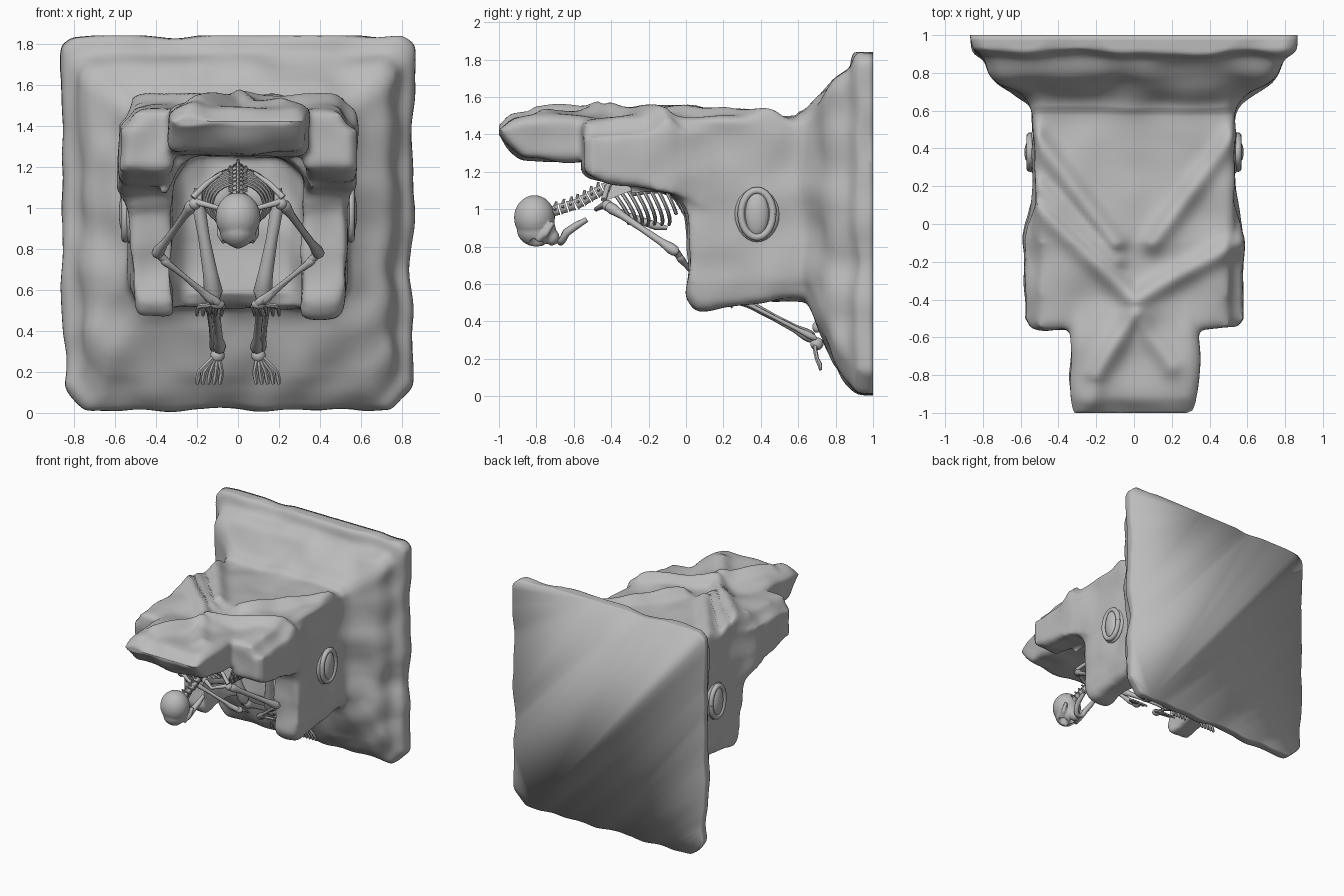
import bpy, bmesh, math
from mathutils import Vector, noise

if "Cube" in bpy.data.objects:
    bpy.data.objects.remove(bpy.data.objects["Cube"])

stone = bpy.data.materials.new("grey stone")
stone.use_nodes = True
GREY = (0.5, 0.5, 0.5, 1)
stone.diffuse_color = GREY
stone.node_tree.nodes["Principled BSDF"].inputs["Base Color"].default_value = GREY


def finish(name, bm, angle=50):
    """Turn a bmesh into a smooth shaded object."""
    bmesh.ops.recalc_face_normals(bm, faces=bm.faces)
    me = bpy.data.meshes.new(name)
    bm.to_mesh(me)
    bm.free()
    ob = bpy.data.objects.new(name, me)
    bpy.context.collection.objects.link(ob)
    me.materials.append(stone)
    bpy.ops.object.select_all(action='DESELECT')
    ob.select_set(True)
    bpy.context.view_layer.objects.active = ob
    bpy.ops.object.shade_smooth_by_angle(angle=math.radians(angle))
    return ob


def fuse(ob, voxel, rounds):
    """Melt overlapping solids into one softened skin."""
    m = ob.modifiers.new("fuse", 'REMESH')
    m.mode, m.voxel_size = 'VOXEL', voxel
    m = ob.modifiers.new("soften", 'SMOOTH')
    m.factor, m.iterations = .5, rounds
    dg = bpy.context.evaluated_depsgraph_get()
    me = bpy.data.meshes.new_from_object(ob.evaluated_get(dg))
    ob.modifiers.clear()
    ob.data = me
    for p in me.polygons:
        p.use_smooth = True


def loft(bm, rings):
    """Closed skin through rings of equal point count."""
    vs = [[bm.verts.new(p) for p in r] for r in rings]
    n = len(vs[0])
    for a, b in zip(vs, vs[1:]):
        for i in range(n):
            bm.faces.new((a[i], a[(i + 1) % n], b[(i + 1) % n], b[i]))
    bm.faces.new(vs[0])
    bm.faces.new(vs[-1])


def prism(bm, x0, x1, profile):
    loft(bm, [[(x, y, z) for y, z in profile] for x in (x0, x1)])


def tube(bm, pts, radii, seg=8):
    """Round bar along a path with a radius at each point."""
    pts = [Vector(p) for p in pts]
    rings = []
    for i, p in enumerate(pts):
        d = (pts[min(i + 1, len(pts) - 1)] - pts[max(i - 1, 0)]).normalized()
        u = d.orthogonal().normalized() if i == 0 else (u - d * u.dot(d)).normalized()
        w = d.cross(u)
        rings.append([p + radii[i] * (math.cos(a) * u + math.sin(a) * w)
                      for a in (k * math.tau / seg for k in range(seg))])
    loft(bm, rings)


def bone(bm, p, q, r):
    """Long bone: thin shaft with swollen ends."""
    p, q = Vector(p), Vector(q)
    ts = (-.02, .02, .08, .22, .5, .78, .92, .98, 1.02)
    ks = (.6, 1.4, 1.5, 1, .85, 1, 1.5, 1.4, .6)
    tube(bm, [p.lerp(q, t) for t in ts], [r * k for k in ks])


def ball(bm, c, size, seg=16):
    v = bmesh.ops.create_uvsphere(bm, u_segments=seg, v_segments=seg // 2 + 2, radius=1)["verts"]
    for x in v:
        x.co = Vector(c) + Vector([a * b for a, b in zip(x.co, size)])


# --- Stone bracket: stepped wall plate, cheeks, roof, tongue ----------------
bm = bmesh.new()
plate = [(1.02, .87, .01, 1.84), (.91, .86, .02, 1.84), (.885, .8, .05, 1.75), (.85, .78, .09, 1.73),
         (.79, .76, .19, 1.69), (.75, .73, .29, 1.64), (.69, .63, .45, 1.57), (.64, .56, .52, 1.52),
         (.56, .52, .54, 1.5)]
rings = []
for y, w, lo, hi in plate:
    right = [(w - .12, lo), (w - .02, lo + .12), (w, hi - .05), (w - .05, hi)]
    rings.append([(x, y, z) for x, z in right] + [(-x, y, z) for x, z in reversed(right)])
loft(bm, rings)
cheek = [(-.53, 1.45), (-.52, 1.2), (-.06, 1.08), (0, .98), (.02, .75), (.01, .54),
         (.06, .47), (.3, .495), (.5, .525), (.8, .53), (.8, 1.49), (0, 1.49)]
for s in (-1, 1):
    loft(bm, [[(s * .32, y, z) for y, z in cheek], [(s * .49, y, z) for y, z in cheek],
              [(s * .525, y, max(z, .62)) for y, z in cheek]])
    # shoulder swelling that tapers back into the cheek
    loft(bm, [[(s * .34, y, lo), (s * w, y, lo), (s * w, y, hi - .07), (s * (w - .12), y, hi), (s * .34, y, hi)]
              for y, w, lo, hi in ((-.555, .55, 1.2, 1.45), (-.5, .58, 1.17, 1.47), (-.3, .575, 1.13, 1.49),
                                   (-.08, .585, 1.08, 1.5), (.08, .54, 1.02, 1.49), (.3, .5, 1.02, 1.48))])
    # rounded corners where the vault meets the cheeks, and in the niche
    loft(bm, [[(s * .36, y, 1.08), (s * .26, y, 1.22), (s * .16, y, 1.29), (s * .36, y, 1.3)]
              for y in (-.3, .5)])
    loft(bm, [[(s * .36, .2, z), (s * .26, .34, z), (s * .12, .4, z), (s * .36, .4, z)] for z in (.51, 1.28)])
prism(bm, -.5, .5, [(-.54, 1.26), (.8, 1.26), (.8, 1.5), (.3, 1.5), (-.1, 1.52), (-.54, 1.49)])
prism(bm, -.4, .4, [(.4, 1.3), (.36, .9), (.34, .58), (.4, .51), (.8, .52), (.8, 1.4)])
loft(bm, [[(s * x, y, z) for y, z in ((-1.03 + c, 1.43), (-.94 + c, 1.33), (-.88 + c, 1.27 + c / 2),
                                      (-.3, 1.26 + c / 2), (-.3, 1.49 - c), (-.65, 1.52 - c), (-.93 + c, 1.5 - c))]
          for s, x, c in ((-1, .335, .03), (-1, .29, 0), (1, .29, 0), (1, .335, .03))])
bracket = finish("stone_bracket", bm)
fuse(bracket, .02, 12)

# worn chevron folds on top and an uneven surface
ridges = [((s * .52, .46), (s * .1, -.1), .05) for s in (-1, 1)]
ridges += [((s * .56, .02 - .12 * s), (0, -.4), .055) for s in (-1, 1)]
ridges += [((-.52, .2), (-.1, -.2), .035), ((0, -.48), (-.2, -.8), .05),
           ((-.2, -.8), (-.22, -.94), .03), ((0, -.48), (.2, -.75), .035)]


def ridge_height(x, y):
    h = 0
    for a, b, k in ridges:
        a, b = Vector(a), Vector(b)
        p, d = Vector((x, y)), b - a
        t = max(0, min(1, (p - a).dot(d) / d.length_squared))
        h = max(h, k * math.exp(-((p - a - d * t).length / .055) ** 2))
    return h


normals = [v.normal.copy() for v in bracket.data.vertices]
for v, n in zip(bracket.data.vertices, normals):
    p = v.co.copy()
    back = p.y > .98
    v.co += n * (.024 * noise.noise(p * 5) + .014 * noise.noise(p * 2.3))
    if n.z > 0 and p.z > 1.36 and p.y < .6:
        v.co.z += min(1, n.z * 1.5) * (ridge_height(p.x, p.y) - .015)
        v.co.z += .05 * math.exp(-((p.x - .03) ** 2 + (p.y + .45) ** 2) / .008)
    v.co.y = 1 if back else max(-1, min(1, v.co.y))
    v.co.z = max(0, min(1.84, v.co.z))

# one flat face against the wall
bm = bmesh.new()
bm.from_mesh(bracket.data)
bmesh.ops.dissolve_faces(bm, faces=[f for f in bm.faces if all(v.co.y > .9999 for v in f.verts)],
                         use_verts=True)
bm.to_mesh(bracket.data)
bm.free()

# --- Oval medallions on the cheeks -----------------------------------------
for s, side in ((1, "left"), (-1, "right")):
    bm = bmesh.new()
    ball(bm, (s * .525, .38, .975), (.036, .12, .15), 24)
    ring = [(s * .55, .38 + .085 * math.cos(a), .975 + .125 * math.sin(a))
            for a in (k * math.tau / 24 for k in range(25))]
    tube(bm, ring, [.02] * 25)
    ball(bm, (s * .545, .38, .975), (.036, .065, .12), 20)
    finish(side + "_medallion", bm)

# --- Skull, face down -------------------------------------------------------
bm = bmesh.new()
ball(bm, (0, -.81, .955), (.11, .11, .12), 24)
ball(bm, (0, -.8, .89), (.09, .105, .09), 20)
ball(bm, (0, -.72, .85), (.05, .045, .045), 16)
for s in (-1, 1):
    tube(bm, [(s * .06, -.8, .83), (s * .085, -.75, .87), (s * .09, -.71, .93)], [.018, .02, .014])
skull = finish("skull", bm)
fuse(skull, .008, 4)
for v in skull.data.vertices:  # press in eye sockets and nose
    for x, y, r in ((-.042, -.8, .034), (.042, -.8, .034), (0, -.745, .018)):
        d = math.hypot(v.co.x - x, v.co.y - y)
        if v.co.z < .88 and d < r:
            v.co.z += .05 * (1 - (d / r) ** 4)

bm = bmesh.new()
half = [(.06, -.53, .945), (.058, -.59, .91), (.045, -.64, .875), (.03, -.66, .835)]
tube(bm, half + [(0, -.67, .825)] + [(-x, y, z) for x, y, z in reversed(half)],
     [.014, .02, .022, .02, .02, .02, .022, .02, .014])
finish("jaw", bm)

# --- Spine and rib cage -----------------------------------------------------
path = [Vector((0, y, z)) for y, z in
        ((-.74, .98), (-.58, 1.03), (-.44, 1.11), (-.28, 1.18), (-.1, 1.19), (.06, 1.13), (.18, 1.04))]


def on_spine(t):
    f = t * (len(path) - 1)
    i = min(int(f), len(path) - 2)
    return path[i].lerp(path[i + 1], f - i), (path[i + 1] - path[i]).normalized()


bm = bmesh.new()
for k in range(24):
    p, d = on_spine(k / 23)
    up = Vector((0, -d.z, d.y))
    tube(bm, [p - d * .018, p - d * .01, p + d * .01, p + d * .018], [.032, .028, .028, .032])
    tube(bm, [p, p + up * .03 + d * .01, p + up * .045 + d * .02], [.014, .01, .006], 6)
    for s in (-1, 1):
        tube(bm, [p, p + up * .012 + Vector((s * .045, 0, 0))], [.012, .006], 6)
finish("spine", bm)

bm = bmesh.new()
for k in range(11):
    f = k / 10
    p, d = on_spine(.36 + .36 * f)
    w = .09 + .08 * math.sin(math.pi * (.15 + .65 * f))
    depth = .1 + .17 * math.sin(math.pi * (.2 + .5 * f))
    end = math.pi * (.92 if k < 7 else .7)
    for s in (-1, 1):
        rib = []
        for a in (end * i / 10 for i in range(11)):
            drop = (1 - math.cos(a)) / 2
            rib.append(p + Vector((s * w * math.sin(a), .12 * math.sin(a * .7) * drop ** .5, -depth * drop)))
        tube(bm, rib, [.01] * 11, 6)
tube(bm, [(0, -.43, 1.02), (0, -.33, .97), (0, -.16, .91), (0, -.1, .9)], [.022, .02, .022, .01])
finish("rib_cage", bm)

bm = bmesh.new()
ball(bm, (0, .18, 1.03), (.05, .06, .06))
for s in (-1, 1):
    ball(bm, (s * .09, .17, 1.06), (.07, .04, .08))
    tube(bm, [(s * .13, .17, 1.0), (s * .08, .15, .93), (0, .12, .92)], [.028, .022, .018])
finish("pelvis", bm)

# --- Limbs, one set per side ------------------------------------------------
for s, side in ((1, "left"), (-1, "right")):
    def P(x, y, z):
        return (s * x, y, z)

    bm = bmesh.new()
    tube(bm, [P(.02, -.44, 1.02), P(.1, -.48, 1.0), P(.21, -.43, 1.03)], [.016, .012, .017])
    loft(bm, [[P(.2, -.43 + o, 1.05), P(.08, -.38 + o, 1.17), P(.12, -.2 + o, 1.14)]
              for o in (0, .012)])
    tube(bm, [P(.08, -.37, 1.17), P(.15, -.42, 1.12), P(.22, -.44, 1.05)], [.008, .014, .016])
    finish(side + "_shoulder_bones", bm)

    bm = bmesh.new()
    bone(bm, P(.22, -.42, 1.02), P(.4, -.05, .77), .02)
    ball(bm, P(.21, -.42, 1.02), (.03, .03, .03))
    bone(bm, P(.395, -.06, .78), P(.12, .13, .54), .014)
    bone(bm, P(.37, -.04, .75), P(.09, .14, .53), .014)
    finish(side + "_arm", bm)

    bm = bmesh.new()
    ball(bm, P(.1, .15, .53), (.035, .03, .025))
    for k in range(5):
        x = .07 + .03 * k
        tube(bm, [P(.1, .15, .53), P(x, .18, .52), P(x + .008, .22, .5), P(x + .01, .25, .475)],
             [.01, .012, .01, .007], 6)
    finish(side + "_hand", bm)

    bm = bmesh.new()
    tube(bm, [P(.13, .16, 1.06), P(.19, .15, 1.07), P(.19, .15, 1.0), P(.165, .17, .85),
              P(.135, .21, .68), P(.12, .24, .59), P(.12, .25, .55)],
         [.03, .036, .032, .028, .036, .046, .03], 12)
    bone(bm, P(.11, .25, .54), P(.09, .68, .31), .022)
    bone(bm, P(.145, .26, .53), P(.12, .69, .31), .012)
    finish(side + "_leg", bm)

    bm = bmesh.new()
    ball(bm, P(.1, .7, .28), (.035, .035, .035))
    ball(bm, P(.1, .7, .37), (.025, .025, .03))
    for k in range(5):
        f = k / 4
        x = .08 + .11 * f
        tube(bm, [P(.1, .69, .29), P(.09 + .05 * f, .69, .25), P(x, .7, .2),
                  P(x + .005, .715, .17), P(x + .01, .72, .14)],
             [.012, .012, .011, .013, .008], 6)
    finish(side + "_foot", bm)
